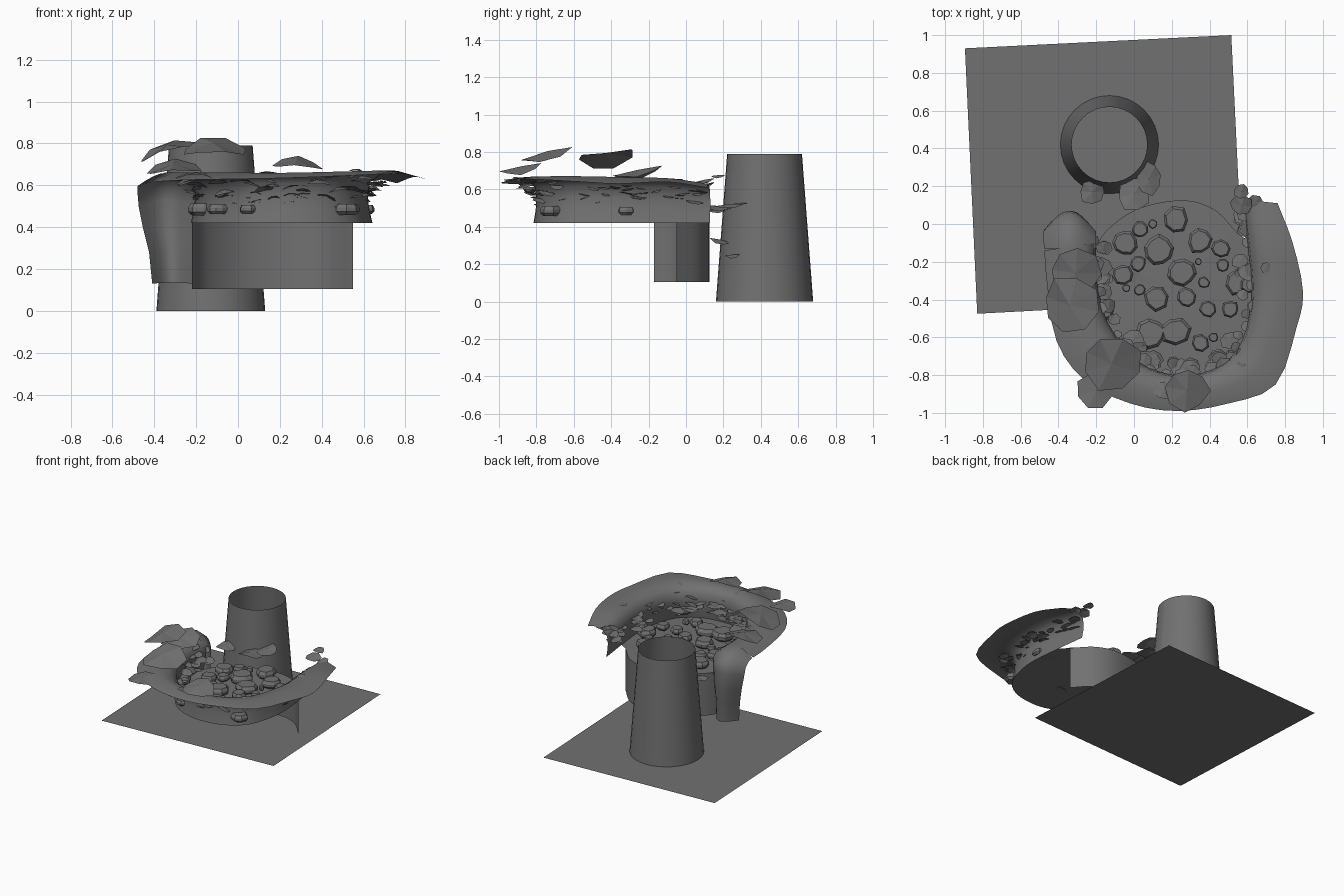
import bpy, bmesh, math, random
from mathutils import Vector, Matrix

if "Cube" in bpy.data.objects:
    bpy.data.objects.remove(bpy.data.objects["Cube"])

random.seed(4)
grey = bpy.data.materials.new("dark_grey")
grey.diffuse_color = (.165, .165, .165, 1)
grey.use_nodes = True
grey.node_tree.nodes["Principled BSDF"].inputs["Base Color"].default_value = grey.diffuse_color


def finish(name, bm, smooth=False):
    me = bpy.data.meshes.new(name)
    bm.to_mesh(me)
    bm.free()
    me.materials.append(grey)
    ob = bpy.data.objects.new(name, me)
    bpy.context.collection.objects.link(ob)
    if smooth:
        bpy.context.view_layer.objects.active = ob
        ob.select_set(True)
        bpy.ops.object.shade_smooth_by_angle(angle=math.radians(50))
        ob.select_set(False)
    return ob


def catmull(pts, n):
    """Smooth an open list of equal-length tuples."""
    p = [Vector(q) for q in pts]
    p = [2 * p[0] - p[1]] + p + [2 * p[-1] - p[-2]]
    out = []
    for i in range(1, len(p) - 2):
        a, b, c, d = p[i - 1:i + 3]
        for k in range(n):
            t = k / n
            out.append(0.5 * (2 * b + (c - a) * t + (2 * a - 5 * b + 4 * c - d) * t ** 2
                              + (3 * b - a - 3 * c + d) * t ** 3))
    return out + [p[-2]]


def loft(name, rows, smooth=True):
    bm = bmesh.new()
    vs = [[bm.verts.new(v) for v in r] for r in rows]
    for a, b in zip(vs, vs[1:]):
        for i in range(len(a) - 1):
            bm.faces.new((a[i], b[i], b[i + 1], a[i + 1]))
    return finish(name, bm, smooth)


# ground sheet, slightly turned
bm = bmesh.new()
bm.faces.new([bm.verts.new((x, y, 0)) for x, y in
              ((-.83, -.475), (.583, -.40), (.515, 1.0), (-.895, .93))])
finish("ground_sheet", bm)

# open tapered tower
ring = [(math.cos(a * math.tau / 32), math.sin(a * math.tau / 32)) for a in range(33)]
loft("tower", [[(-.13 + r * c, .42 + r * s, z) for c, s in ring]
               for r, z in ((.26, 0), (.2, .79))])

# bank: inner foot, outer edge, outer height and crest lift at each station of the U
stations = [((-.20, -.10), (-.475, -.14), .60, 0), ((-.20, -.28), (-.46, -.32), .60, 0),
            ((-.14, -.52), (-.41, -.62), .615, 0), ((0, -.71), (-.26, -.83), .625, 0),
            ((.13, -.78), (-.02, -.95), .63, 0), ((.25, -.80), (.23, -.99), .635, 0),
            ((.42, -.77), (.50, -.95), .645, .005), ((.55, -.66), (.75, -.85), .655, .01),
            ((.61, -.48), (.86, -.55), .64, .01), ((.62, -.32), (.895, -.36), .63, .005),
            ((.60, -.10), (.84, -.10), .64, 0), ((.575, .13), (.76, .11), .61, -.03)]
profile = ((.08, .42), (.02, .49), (0, .55), (.04, .61), (.22, .645), (.55, .66))
sections = []
for i, o, zo, lift in stations:
    sec = [(i[0] + (o[0] - i[0]) * f, i[1] + (o[1] - i[1]) * f,
            z + lift * min(1, (z - .42) * 5)) for f, z in profile]
    sections.append(sec + [(o[0], o[1], zo)])
cols = [catmull([s[j] for s in sections], 3) for j in range(7)]
loft("bank", [[c[k] for c in cols] for k in range(len(cols[0]))])

# tongue draping down from the left end of the bank
rows = []
for y, z, xl, xr, bulge in ((-.13, .60, -.475, -.20, 0), (-.08, .595, -.48, -.20, .06),
                            (-.04, .56, -.48, -.20, .10), (-.03, .50, -.475, -.21, .10),
                            (-.03, .40, -.455, -.215, .10), (-.05, .28, -.425, -.22, .10),
                            (-.06, .13, -.41, -.22, .10)):
    row = []
    for k in range(9):
        t = k / 8
        arch = math.sin(math.pi * t)
        row.append((xl + (xr - xl) * t, y + bulge * arch,
                    z + arch * (.06 if z > .57 else .03 if z > .45 else .005)))
    rows.append(row)
loft("draped_tongue", rows)

# curtain falling at the back of the basin
lip = catmull([(-.22, -.17, 0), (-.15, -.04, 0), (.02, .08, 0), (.25, .125, 0),
               (.42, .08, 0), (.55, -.05, 0)], 5)
loft("falling_curtain", [[(p.x, p.y, z) for p in lip] for z in (.105, .43)])

# basin floor
bm = bmesh.new()
edge = [p for p in cols[0] if p.y < -.17 or (p.x > .3 and p.y < -.04)]
edge += [Vector((p.x, p.y, .43)) for p in reversed(lip)]
mid = bm.verts.new((.22, -.35, .435))
ev = [bm.verts.new((p.x, p.y, p.z)) for p in edge]
for a, b in zip(ev, ev[1:] + ev[:1]):
    bm.faces.new((mid, a, b))
finish("basin_floor", bm, True)

# pebbles: chamfered polygon stones
bm = bmesh.new()


def pebble(x, y, z, r):
    n, turn = random.choice((7, 8, 9)), random.random() * 6
    wob = [random.uniform(.88, 1.1) for _ in range(n)]
    sx = random.uniform(.92, 1.08)
    h = .008 + r * .3
    loops = []
    for f, dz in ((.72, -h), (1, -h * .4), (1, h * .3), (.8, h)):
        loops.append([bm.verts.new((x + r * f * wob[k] * sx * math.cos(turn + k * math.tau / n),
                                    y + r * f * wob[k] * math.sin(turn + k * math.tau / n),
                                    z + dz)) for k in range(n)])
    for a, b in zip(loops, loops[1:]):
        for k in range(n):
            bm.faces.new((a[k], a[(k + 1) % n], b[(k + 1) % n], b[k]))
    bm.faces.new(loops[0][::-1])
    bm.faces.new(loops[-1])


for x, y, r in ((.22, .02, .075), (.03, -.03, .045), (-.05, -.1, .065), (.13, -.14, .085),
                (.35, -.09, .07), (.46, -.13, .05), (.25, -.26, .075), (.47, -.22, .035),
                (-.06, -.27, .055), (.02, -.21, .045), (.12, -.39, .07), (.28, -.39, .055),
                (.55, -.31, .07), (.03, -.35, .03), (.37, -.31, .03), (.39, -.45, .045),
                (.51, -.45, .045), (.09, -.58, .08), (.22, -.57, .08), (.35, -.63, .05),
                (.42, -.6, .025), (.1, 0, .025), (.34, -.2, .02), (-.04, -.34, .02)):
    pebble(x, y, .46, r)
# larger stones breaking through the basin wall
for x, y, r in ((-.17, -.45, .07), (.05, -.75, .04), (.52, -.72, .06),
                (.61, -.32, .045), (-.1, -.65, .05)):
    pebble(x, y, .485, r)
finish("pebbles", bm)

# flat slabs and flakes: thin bent polygons
bm = bmesh.new()


def flake(x, y, z, rx, ry, tx, ty, n=8, bend=.3):
    m = Matrix.Translation((x, y, z)) @ Matrix.Rotation(tx, 4, 'X') @ Matrix.Rotation(ty, 4, 'Y')
    turn = random.random() * 6
    rim = []
    for k in range(n):
        a, w = turn + k * math.tau / n, random.uniform(.88, 1.1)
        rim.append(bm.verts.new(m @ Vector((rx * w * math.cos(a), ry * w * math.sin(a),
                                            -bend * rx * math.cos(a) ** 2))))
    c = bm.verts.new(m @ Vector((0, 0, .03 * rx)))
    for k in range(n):
        bm.faces.new((c, rim[k], rim[(k + 1) % n]))


for s in ((-.34, -.43, .79, .155, .15, .12, -.28), (-.12, -.74, .80, .16, .15, .25, 0),
          (-.31, -.26, .70, .13, .13, .2, -.05), (.28, -.88, .72, .12, .12, .2, .05),
          (-.20, -.88, .66, .10, .10, .05, 0), (.57, .17, .675, .04, .04, .1, .1),
          (-.22, .17, .50, .07, .07, .1, .1), (.0, .16, .51, .09, .09, -.1, 0),
          (.08, .24, .52, .07, .09, .1, 0), (-.02, .18, .33, .06, .06, -.2, .1),
          (.07, .25, .25, .05, .04, .1, .1), (.57, .10, .65, .06, .05, .2, 0)):
    flake(*s)
# scattered flakes along the inner slope of the bank, low ones further inward
inner = cols[2]
for k in range(110):
    p = random.choice(inner)
    d = Vector((.22 - p.x, -.35 - p.y, 0)).normalized()
    s = random.uniform(-.09, .07)
    q = p + d * s
    r = random.uniform(.025, .06)
    z = .57 - s * .9 + random.uniform(-.03, .015)
    flake(q.x, q.y, z, r, r * .9, random.uniform(-.3, .3), random.uniform(-.3, .3), 7, .2)
finish("slabs_and_flakes", bm)
